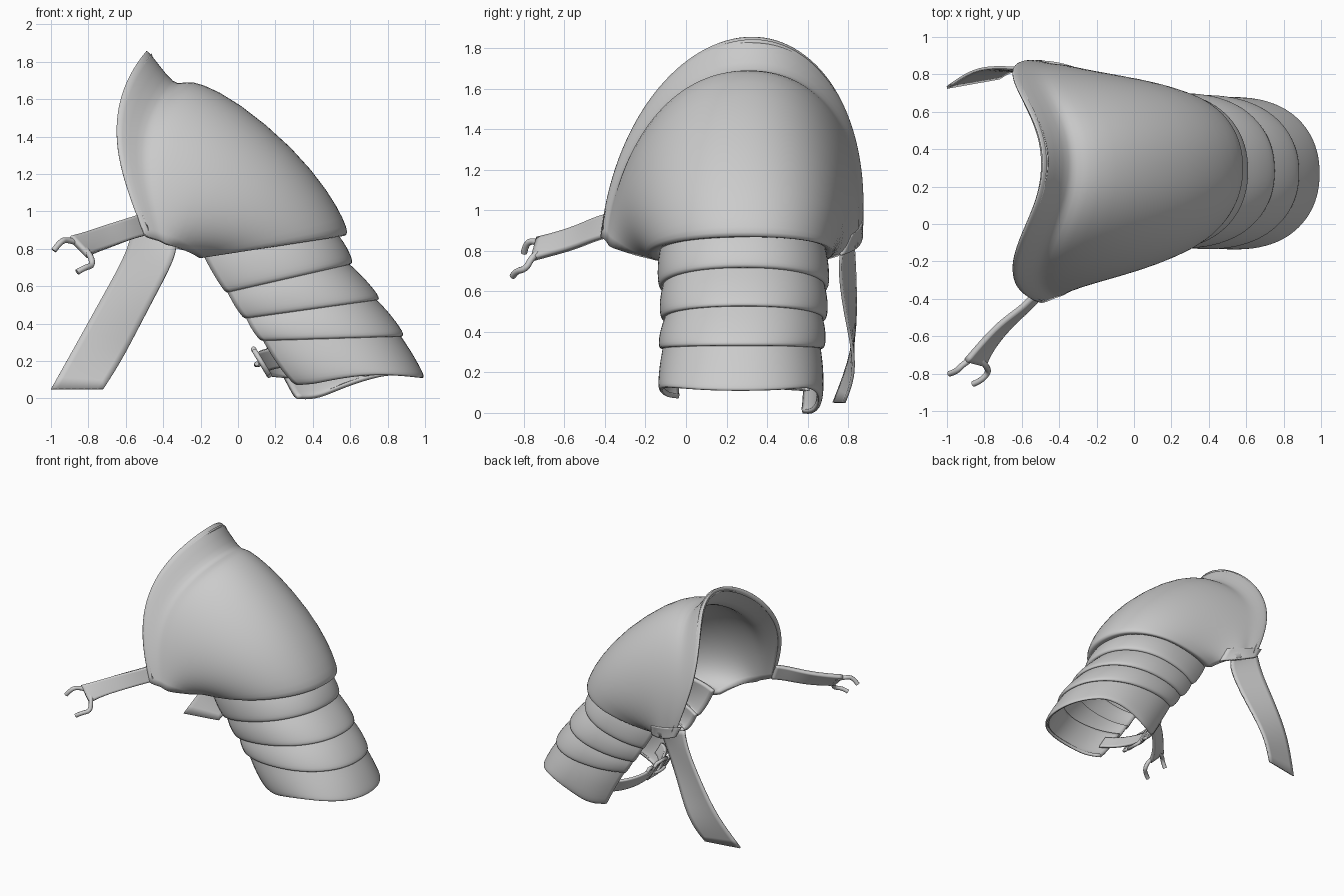
import bpy, math
from mathutils import Vector as V

if "Cube" in bpy.data.objects:
    bpy.data.objects.remove(bpy.data.objects["Cube"])


def grid(name, rows, thick, offset=-1, sub=1):
    """Skin rows of points, then smooth and thicken."""
    n = len(rows[0])
    verts = [p for r in rows for p in r]
    faces = [(i*n+j, (i+1)*n+j, (i+1)*n+j+1, i*n+j+1)
             for i in range(len(rows)-1) for j in range(n-1)]
    me = bpy.data.meshes.new(name)
    me.from_pydata(verts, [], faces)
    me.shade_smooth()
    ob = bpy.data.objects.new(name, me)
    bpy.context.collection.objects.link(ob)
    m = ob.modifiers.new("smooth", 'SUBSURF')
    m.levels = m.render_levels = sub
    m.boundary_smooth = 'PRESERVE_CORNERS'
    s = ob.modifiers.new("thickness", 'SOLIDIFY')
    s.thickness, s.offset = thick, offset
    return ob


def arc(lx, lz, ax, az, yf, yb, bulge=0, ext=0, lean=0, grow=0, p=.92, n=33):
    """Arched section: open ends at (lx,lz), apex at (ax,az), width yf..yb."""
    s = math.sin(ext) ** p if ext else 0
    cx, cz = (lx + s*ax)/(1+s), (lz + s*az)/(1+s)
    ym, h, g = (yf+yb)/2, (yb-yf)/2, 1+grow
    pts = []
    for k in range(n):
        t = -ext + (math.pi + 2*ext)*k/(n-1)
        c, q = math.cos(t), math.sin(t)
        sc = math.copysign(abs(c)**p, c)
        sq = math.copysign(abs(q)**p, q)
        b = bulge*2.6*c*c*max(q, 0)
        pts.append(V((cx + (ax-cx)*sq*g - b, ym - h*sc*g + lean*max(sq, 0),
                      cz + (az-cz)*sq*g)))
    return pts


def ribbon(name, pairs, thick):
    """Flat strap given by its two edges."""
    return grid(name, [[V(a), (V(a)+V(b))/2, V(b)] for a, b in pairs], thick, 0, 2)


def tube(name, pts, r, cyclic=False, kind='NURBS'):
    cu = bpy.data.curves.new(name, 'CURVE')
    cu.dimensions = '3D'
    cu.bevel_depth, cu.bevel_resolution = r, 3
    sp = cu.splines.new(kind)
    sp.points.add(len(pts)-1)
    for q, c in zip(sp.points, pts):
        q.co = (*c, 1)
    sp.use_cyclic_u = cyclic
    if kind == 'NURBS':
        sp.use_endpoint_u, sp.order_u = True, 3
    cu.use_fill_caps = True
    ob = bpy.data.objects.new(name, cu)
    bpy.context.collection.objects.link(ob)
    return ob


# shoulder dome with flared collar, swept from the neck rim down to the arm
collar = [(-.50, .90, -.485, 1.82, -.39, .85, .155), (-.51, .88, -.495, 1.87, -.42, .87, .155),
          (-.49, .87, -.47, 1.85, -.425, .87, .15), (-.45, .86, -.37, 1.715, -.41, .86, .135),
          (-.42, .85, -.325, 1.68, -.395, .85, .125)]
dome = [(-.40, .84, -.28, 1.695, -.39, .85, .11, 0), (-.37, .82, -.2, 1.69, -.38, .85, .08, 0),
        (-.33, .81, 0, 1.59, -.35, .83, .03, .08), (-.28, .79, .3, 1.34, -.30, .80, 0, .2),
        (-.24, .77, .49, 1.10, -.25, .77, 0, .32), (-.22, .76, .57, .95, -.21, .74, 0, .42),
        (-.21, .75, .59, .885, -.19, .73, 0, .46), (-.19, .75, .575, .865, -.17, .72, 0, .48),
        (-.17, .76, .53, .87, -.13, .69, 0, .5)]
rows = [arc(*c, lean=.1, p=1.02-.02*i) for i, c in enumerate(collar)]
rows += [arc(*d, lean=max(.03, .08-.02*i), p=.93) for i, d in enumerate(dome)]
grid("shoulder_dome", rows, .03)

# overlapping soft arm bands, open toward the body
stations = [(-.20, .79, .53, .89, -.13, .69), (-.06, .57, .60, .72, -.12, .69),
            (.04, .43, .745, .53, -.11, .68), (.13, .31, .875, .335, -.12, .67),
            (.31, .055, .985, .09, -.12, .66)]
profile = [(-.1, -.02), (.08, 0), (.35, .03), (.65, .045), (.88, .045), (1, .03), (1.02, -.01)]
for i in range(4):
    rows = []
    for t, off in profile:
        sec = [a + (b-a)*t for a, b in zip(stations[i], stations[i+1])]
        row = arc(*sec, ext=.52+.04*(i+t), grow=off)
        if i == 3:  # back lower corner hangs down, wavy hem
            for v in row:
                back = max(0, min(1, (v.y-.3)/.3))*max(0, min(1, (.8-v.x)/.35))
                v.z += max(t, 0)**3*(.03*math.sin(max(0, min(1, (v.x-.4)/.6))*math.pi) + .02 - .075*back)
        rows.append(row)
    grid(f"arm_band_{i+1}", rows, .025)

# front strap with forked end
ribbon("front_strap", [((-.54, -.385, .98), (-.50, -.385, .87)), ((-.60, -.45, .96), (-.56, -.45, .855)),
                       ((-.72, -.53, .92), (-.68, -.56, .81)), ((-.83, -.65, .88), (-.77, -.68, .78)),
                       ((-.90, -.73, .86), (-.80, -.76, .76))], .03)
tube("strap_prong_upper", [(-.85, -.71, .83), (-.91, -.745, .85), (-.95, -.79, .84), (-.985, -.80, .79)], .016)
tube("strap_prong_lower", [(-.82, -.72, .80), (-.79, -.76, .77), (-.775, -.79, .71),
                           (-.82, -.84, .70), (-.86, -.855, .675)], .016)

# wide hanging back strap and its tab
ribbon("back_strap", [((-.56, .82, .92), (-.33, .79, .84)), ((-.59, .83, .78), (-.33, .75, .76)),
                      ((-.72, .84, .55), (-.47, .78, .50)), ((-.86, .83, .30), (-.61, .85, .22)),
                      ((-1.0, .73, .05), (-.72, .78, .05))], .015)
ribbon("back_tab", [((-.56, .865, .96), (-.51, .865, .87)), ((-.42, .865, .92), (-.38, .85, .81)),
                    ((-.26, .81, .88), (-.23, .76, .78))], .02)

# strap closing the open side of the lowest band
path = [(.33, .60, .16), (.24, .58, .16), (.15, .47, .17), (.12, .32, .18),
        (.13, .15, .20), (.20, 0, .22), (.28, -.05, .22)]
ribbon("arm_strap", [((x-.03, y, z+.05), (x+.03, y, z-.05)) for x, y, z in path], .018)

# buckle: frame, keepers and tongue
d = V((-.03, 0, .05)).normalized()
out = V((-d.z, 0, d.x))
for name, y, w, h in (("buckle_frame", .20, .06, .085), ("keeper_left", .33, .015, .07), ("keeper_right", .09, .015, .07)):
    c = V((.135, y, .20)) + out*.012
    loop = [c + d*h*a + V((0, w*b, 0)) for a, b in ((1, 1), (1, -1), (-1, -1), (-1, 1))]
    tube(name, loop, .014, True, 'POLY')
tube("buckle_tongue", [(.11, .26, .18), (.09, .20, .175), (.10, .13, .185)], .012)
